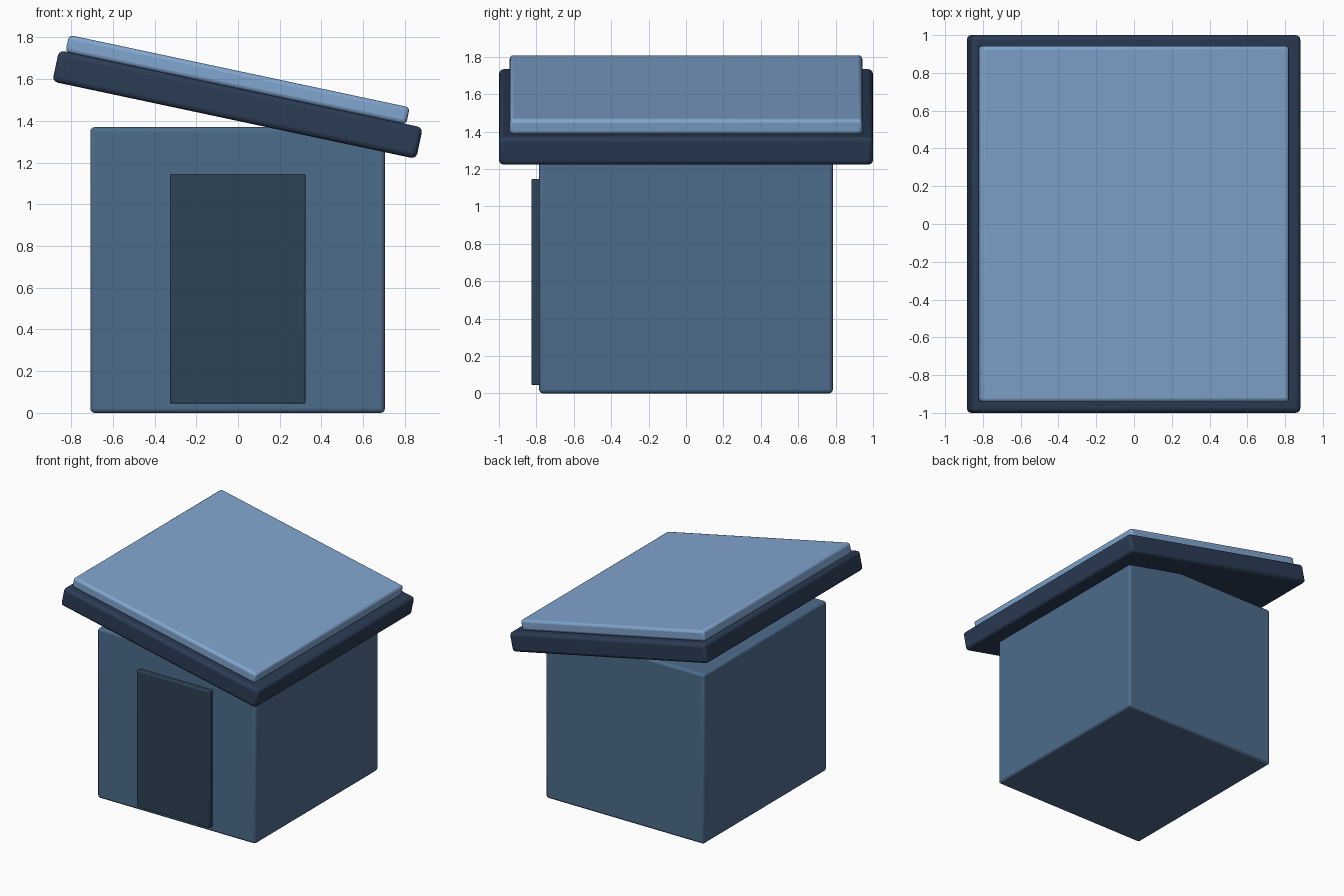
import bpy
from math import radians

if "Cube" in bpy.data.objects:
    bpy.data.objects.remove(bpy.data.objects["Cube"])

TILT = radians(12)


def material(name, rgb):
    m = bpy.data.materials.new(name)
    m.diffuse_color = (*rgb, 1)
    m.use_nodes = True
    m.node_tree.nodes["Principled BSDF"].inputs["Base Color"].default_value = m.diffuse_color
    return m


def box(name, size, centre, mat, bevel, tilt=0):
    bpy.ops.mesh.primitive_cube_add(size=1, location=centre)
    ob = bpy.context.object
    ob.name = name
    ob.scale = size
    bpy.ops.object.transform_apply(location=False, rotation=False, scale=True)
    ob.rotation_euler.y = tilt
    ob.data.materials.append(mat)
    mod = ob.modifiers.new("rounded_edges", 'BEVEL')
    mod.width = bevel
    mod.segments = 3
    bpy.ops.object.shade_smooth_by_angle(angle=radians(35))
    return ob


wall = material("wall_blue", (0.075, 0.15, 0.26))
dark = material("roof_navy", (0.024, 0.045, 0.09))
light = material("panel_light_blue", (0.22, 0.38, 0.63))
door = material("door_slate", (0.027, 0.054, 0.092))

# Hut body and front door
box("body", (1.412, 1.57, 1.37), (-0.002, 0, 0.685), wall, 0.02)
box("door", (0.65, 0.08, 1.102), (-0.002, -0.786, 0.595), door, 0.008)

# Tilted roof slab with a lighter panel on top
box("roof_slab", (1.783, 2.0, 0.153), (-0.002, 0, 1.478), dark, 0.025, TILT)
box("roof_panel", (1.67, 1.885, 0.084), (-0.002, 0, 1.597), light, 0.02, TILT)
